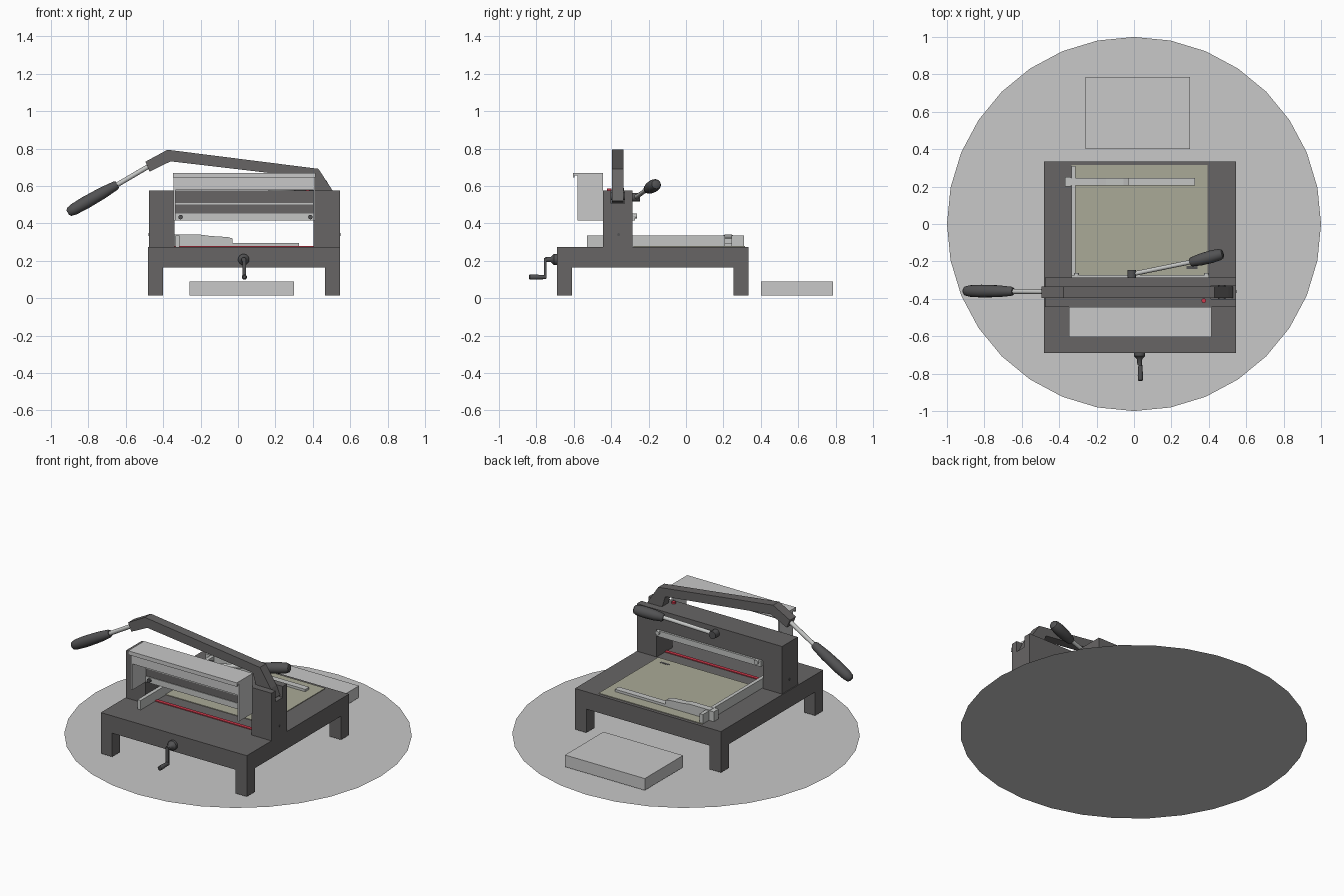
import bpy, bmesh, math
from mathutils import Vector

if "Cube" in bpy.data.objects:
    bpy.data.objects.remove(bpy.data.objects["Cube"])


def mat(name, r, g, b):
    m = bpy.data.materials.new(name)
    m.diffuse_color = (r, g, b, 1)
    m.use_nodes = True
    m.node_tree.nodes["Principled BSDF"].inputs["Base Color"].default_value = m.diffuse_color
    return m


BODY = mat("dark_grey_enamel", .135, .13, .13)
GRIP = mat("charcoal_grip", .085, .085, .088)
LIGHT = mat("light_grey", .58, .58, .58)
STEEL = mat("pale_steel", .55, .56, .55)
TABLE = mat("olive_table", .40, .40, .31)
RED = mat("red", .62, .04, .07)


def finish(name, bm, m, smooth=False):
    bmesh.ops.recalc_face_normals(bm, faces=bm.faces)
    me = bpy.data.meshes.new(name)
    bm.to_mesh(me)
    bm.free()
    me.materials.append(m)
    ob = bpy.data.objects.new(name, me)
    bpy.context.collection.objects.link(ob)
    if smooth:
        bpy.ops.object.select_all(action='DESELECT')
        ob.select_set(True)
        bpy.context.view_layer.objects.active = ob
        bpy.ops.object.shade_smooth_by_angle(angle=math.radians(40))
    return ob


def box(name, x, y, z, m):
    bm = bmesh.new()
    bmesh.ops.create_cube(bm, size=1)
    for v in bm.verts:
        v.co = [(a[0] + a[1]) / 2 + c * (a[1] - a[0]) for a, c in zip((x, y, z), v.co)]
    return finish(name, bm, m)


def prism(name, pts, axis, a, b, m):
    """Extrude a 2D outline along x (outline in yz) or y (outline in xz)."""
    bm = bmesh.new()
    put = (lambda p, t: (t, p[0], p[1])) if axis == 'x' else (lambda p, t: (p[0], t, p[1]))
    f = bm.faces.new([bm.verts.new(put(p, a)) for p in pts])
    ext = bmesh.ops.extrude_face_region(bm, geom=[f])
    d = Vector(put((0, 0), b - a))
    bmesh.ops.translate(bm, vec=d, verts=[v for v in ext['geom'] if isinstance(v, bmesh.types.BMVert)])
    return finish(name, bm, m)


def lathe(name, p0, p1, prof, m, n=16):
    """Turned part from p0 to p1; prof = (fraction, radius) pairs."""
    p0, p1 = Vector(p0), Vector(p1)
    q = (p1 - p0).to_track_quat('Z', 'Y')
    bm = bmesh.new()
    rings = []
    for t, r in prof:
        rings.append([bm.verts.new(p0.lerp(p1, t) + q @ Vector((r * math.cos(2 * math.pi * i / n),
                      r * math.sin(2 * math.pi * i / n), 0))) for i in range(n)])
    for a, b in zip(rings, rings[1:]):
        for i in range(n):
            bm.faces.new((a[i], a[(i + 1) % n], b[(i + 1) % n], b[i]))
    bm.faces.new(rings[0])
    bm.faces.new(rings[-1])
    return finish(name, bm, m, True)


def rod(name, p0, p1, r, m, n=16):
    return lathe(name, p0, p1, [(0, r), (1, r)], m, n)


GRIP_PROFILE = [(0, .55), (.04, .72), (.3, .93), (.65, 1), (.88, .9), (.97, .72), (1, .4)]


def grip(name, p0, p1, r):
    return lathe(name, p0, p1, [(t, k * r) for t, k in GRIP_PROFILE], GRIP)


# floor disc
bm = bmesh.new()
bmesh.ops.create_circle(bm, cap_ends=True, segments=32, radius=1)
finish("floor_disc", bm, LIGHT)

# base slab and four legs
box("base", (-.48, .545), (-.69, .335), (.165, .275), BODY)
for sx, x in (("left", -.48), ("right", .465)):
    for sy, y in (("front", -.69), ("back", .255)):
        box(f"{sy}_{sx}_leg", (x, x + .08), (y, y + .08), (.015, .165), BODY)

# gantry arch with a lever slot in the right column
arch = prism("gantry", [(-.475, .275), (-.34, .275), (-.34, .45), (.405, .45), (.405, .275),
                        (.545, .275), (.545, .577), (-.475, .577)], 'y', -.443, -.285, BODY)
cut = box("slot_cutter", (.412, .6), (-.40, -.33), (.507, .7), BODY)
cut.hide_render = True
cut.hide_set(True)
mod = arch.modifiers.new("slot", 'BOOLEAN')
mod.object = cut
mod.operation = 'DIFFERENCE'
mod.solver = 'EXACT'

# blade and clamp bars under the beam, with bolts
box("blade_bar", (-.34, .405), (-.447, -.40), (.415, .452), STEEL)
box("clamp_bar", (-.335, .40), (-.33, -.272), (.415, .452), STEEL)
box("beam_trim", (-.335, .40), (-.449, -.443), (.502, .51), STEEL)
for i, x in enumerate((-.307, .387)):
    rod(f"blade_bolt_{i}", (x, -.44, .434), (x, -.46, .434), .012, GRIP)
    rod(f"clamp_bolt_{i}", (x, -.28, .44), (x, -.262, .44), .014, STEEL)
rod("column_screw", (-.47, -.36, .34), (-.479, -.36, .34), .008, GRIP)
rod("right_column_screw", (.54, -.36, .34), (.547, -.36, .34), .008, GRIP)

# front guard: lipped top, upper front panel, two sides
side = [(-.58, .415), (-.445, .415), (-.445, .66), (-.58, .66)]
for s, x in (("left", -.345), ("right", .403)):
    prism(f"guard_{s}_side", side, 'x', x, x + .01, LIGHT)
box("guard_top", (-.348, .415), (-.605, -.445), (.655, .67), LIGHT)
box("guard_lip", (-.348, .415), (-.605, -.595), (.645, .657), LIGHT)
box("guard_front", (-.345, .413), (-.58, -.572), (.58, .66), LIGHT)

# table plate, cutting stick, small slot and button
box("table_plate", (-.335, .392), (-.28, .315), (.274, .279), TABLE)
box("cutting_stick", (-.34, .405), (-.387, -.365), (.272, .28), RED)
box("table_slot", (.28, .34), (-.24, -.225), (.276, .2805), GRIP)
rod("button", (.373, -.41, .57), (.373, -.41, .588), .012, RED)

# side fence and back gauge
box("side_fence", (-.335, -.312), (-.53, .31), (.275, .335), STEEL)
prism("back_gauge", [(-.34, .28), (.327, .28), (.327, .295), (-.03, .295), (-.03, .32), (-.055, .327),
                     (-.15, .333), (-.2, .34), (-.34, .34)], 'y', .207, .247, STEEL)
box("gauge_clamp", (-.37, -.338), (.2, .25), (.276, .338), STEEL)

# main cutting lever
prism("cutting_lever", [(-.495, .73), (-.377, .794), (.43, .692), (.505, .577), (.53, .52), (.42, .512),
                        (.40, .58), (.38, .645), (-.36, .732), (-.473, .677)], 'y', -.395, -.335, BODY)
rod("lever_pivot", (.47, -.41, .545), (.47, -.32, .545), .02, GRIP)
rod("lever_rod", (-.47, -.362, .71), (-.68, -.36, .587), .013, STEEL)
grip("lever_grip", (-.645, -.36, .608), (-.91, -.358, .457), .034)

# clamp lever behind the beam
rod("clamp_boss", (-.012, -.29, .54), (-.012, -.245, .54), .024, GRIP)
rod("clamp_rod", (-.012, -.268, .54), (.32, -.20, .588), .012, STEEL)
grip("clamp_grip", (.30, -.205, .583), (.477, -.158, .61), .034)

# gauge crank at the front
lathe("crank_boss", (.03, -.685, .207), (.03, -.755, .207),
      [(0, .03), (.3, .03), (.42, .022), (.55, .014), (1, .012)], GRIP)
box("crank_arm", (.023, .043), (-.758, -.746), (.105, .215), GRIP)
lathe("crank_grip", (.034, -.746, .113), (.034, -.84, .113),
      [(0, .008), (.12, .011), (.7, .014), (.95, .013), (1, .008)], GRIP)

# block lying behind the machine
box("spare_block", (-.26, .30), (.40, .785), (.015, .09), LIGHT)
